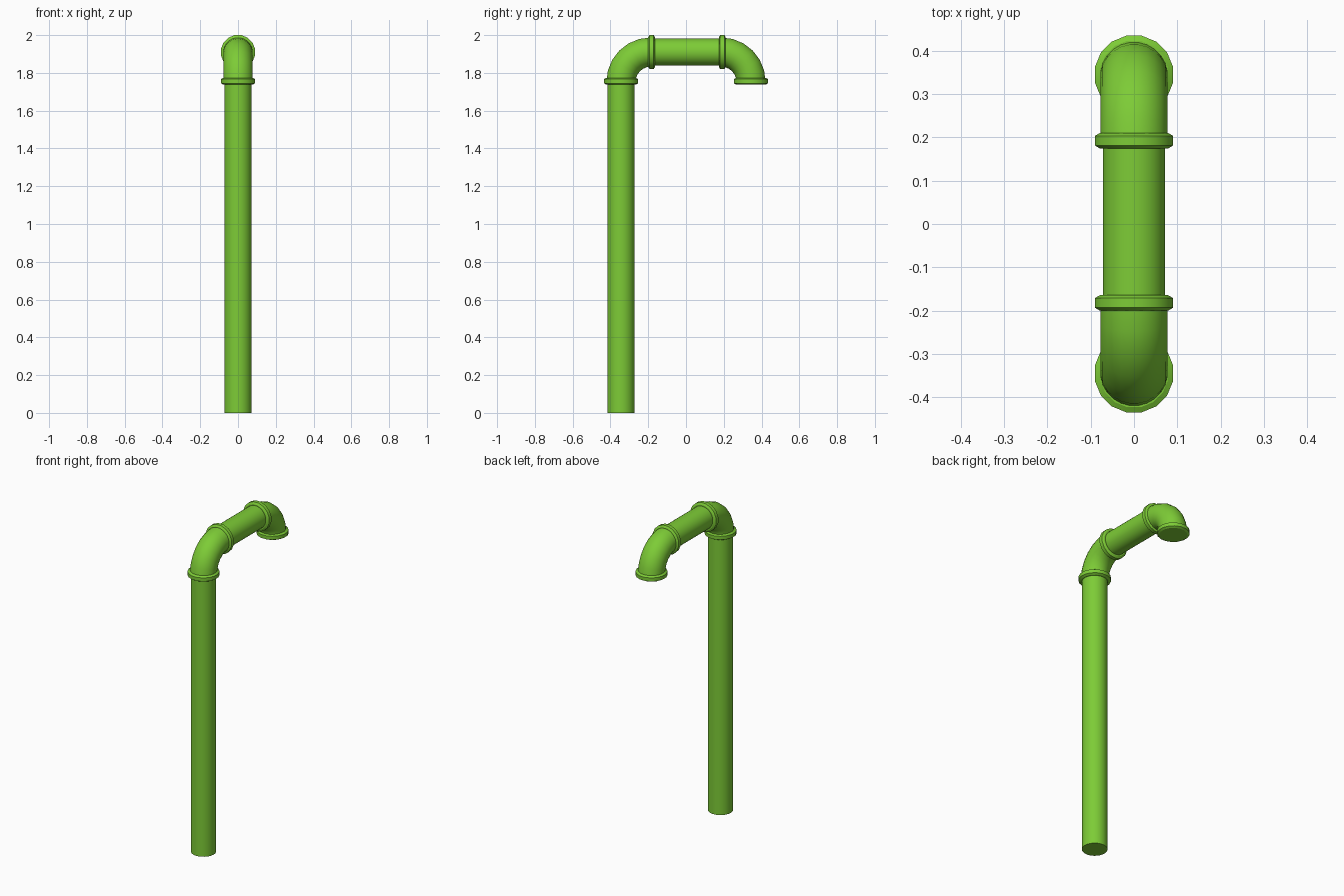
import bpy, bmesh
from math import sin, cos, pi, radians
from mathutils import Vector

cube = bpy.data.objects.get("Cube")
if cube:
    bpy.data.objects.remove(cube, do_unlink=True)

green = bpy.data.materials.new("pipe_green")
green.use_nodes = True
colour = (0.205, 0.6, 0.037, 1)
green.diffuse_color = colour
green.node_tree.nodes["Principled BSDF"].inputs["Base Color"].default_value = colour

PIPE, BEND, COLLAR = 0.072, 0.078, 0.092   # radii
REACH, TOP = 0.344, 1.91                   # riser offset and crossbar height
ARC = 0.157                                # elbow centreline radius
UP, ALONG = pi / 2, 0                      # directions in the YZ plane


def sweep(name, stations, sides):
    """Capped tube through rings given as (y, z, direction, radius)."""
    bm = bmesh.new()
    rings = []
    for y, z, t, r in stations:
        ring = []
        for i in range(sides):
            a = 2 * pi * (i + 0.5) / sides
            side = Vector((1, 0, 0)) * cos(a) + Vector((0, -sin(t), cos(t))) * sin(a)
            ring.append(bm.verts.new(Vector((0, y, z)) + side * r))
        rings.append(ring)
    for low, high in zip(rings, rings[1:]):
        for i in range(sides):
            j = (i + 1) % sides
            bm.faces.new((low[i], low[j], high[j], high[i]))
    bm.faces.new(rings[0])
    bm.faces.new(rings[-1])
    bmesh.ops.recalc_face_normals(bm, faces=bm.faces)
    mesh = bpy.data.meshes.new(name)
    bm.to_mesh(mesh)
    bm.free()
    mesh.materials.append(green)
    obj = bpy.data.objects.new(name, mesh)
    bpy.context.collection.objects.link(obj)
    bpy.ops.object.select_all(action="DESELECT")
    obj.select_set(True)
    bpy.context.view_layer.objects.active = obj
    bpy.ops.object.shade_smooth_by_angle(angle=radians(30))


def collar(name, y, z, t):
    """Bevelled coupling ring centred at (y, z)."""
    profile = [(-0.018, 0.08), (-0.011, COLLAR), (0.011, COLLAR), (0.018, 0.08)]
    sweep(name, [(y + d * cos(t), z + d * sin(t), t, r) for d, r in profile], 16)


def elbow(name, s, steps=6):
    """Quarter bend from vertical to the crossbar, on side s."""
    stations = []
    for k in range(steps + 1):
        a = UP * k / steps
        stations.append((s * (REACH - ARC + ARC * cos(a)),
                         TOP - ARC + ARC * sin(a), a + UP if s > 0 else UP - a, BEND))
    sweep(name, stations, 24)


# Straight pipes
sweep("riser_pipe", [(-REACH, 0, UP, PIPE), (-REACH, 1.75, UP, PIPE)], 32)
sweep("crossbar_pipe", [(-0.19, TOP, ALONG, PIPE), (0.19, TOP, ALONG, PIPE)], 32)

# Bends
elbow("front_elbow", -1)
elbow("spout_elbow", 1)

# Couplings
collar("riser_collar", -REACH, 1.756, UP)
collar("spout_collar", REACH, 1.756, UP)
collar("front_crossbar_collar", -0.182, TOP, ALONG)
collar("back_crossbar_collar", 0.192, TOP, ALONG)
